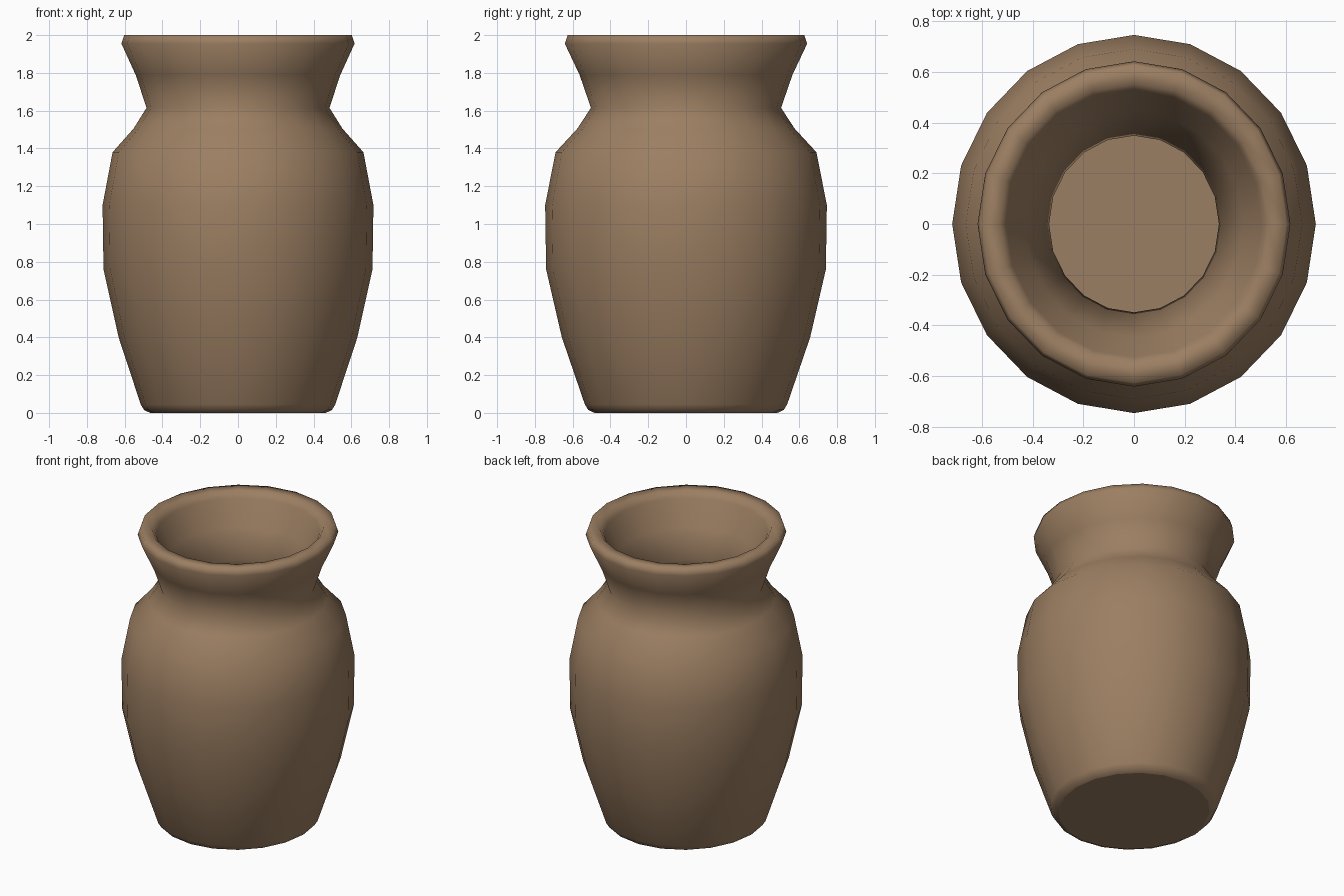
import bpy
import bmesh
from math import cos, sin, tau

cube = bpy.data.objects.get("Cube")
if cube:
    bpy.data.objects.remove(cube, do_unlink=True)

SIDES = 20
DEPTH_RATIO = 1.04  # the vase is slightly oval

# Outer wall from foot to lip, as (radius, height)
OUTER = [(0.465, 0.0), (0.497, 0.015), (0.515, 0.045), (0.632, 0.40),
         (0.712, 0.76), (0.717, 1.10), (0.664, 1.38), (0.553, 1.505),
         (0.484, 1.615), (0.542, 1.79), (0.617, 1.955), (0.602, 2.0)]

# Inner wall from lip down through the narrow neck to the floor
INNER = [(0.53, 1.995), (0.505, 1.955), (0.43, 1.79), (0.335, 1.615),
         (0.42, 1.48), (0.55, 1.32), (0.60, 1.10), (0.60, 0.76),
         (0.52, 0.40), (0.42, 0.12)]


def make_material(name, rgb):
    mat = bpy.data.materials.new(name)
    mat.use_nodes = True
    mat.diffuse_color = (*rgb, 1)
    bsdf = next(n for n in mat.node_tree.nodes if n.type == "BSDF_PRINCIPLED")
    bsdf.inputs["Base Color"].default_value = (*rgb, 1)
    bsdf.inputs["Roughness"].default_value = 0.8
    return mat


def add_ring(bm, radius, z):
    angles = [tau * i / SIDES for i in range(SIDES)]
    return [bm.verts.new((radius * cos(a), radius * DEPTH_RATIO * sin(a), z))
            for a in angles]


# Lathe the whole shell as one surface
bm = bmesh.new()
rings = [add_ring(bm, r, z) for r, z in OUTER + INNER]
for low, high in zip(rings, rings[1:]):
    for i in range(SIDES):
        j = (i + 1) % SIDES
        bm.faces.new((low[i], low[j], high[j], high[i])).smooth = True

# Flat underside and flat inner floor
bm.faces.new(list(reversed(rings[0])))
bm.faces.new(rings[-1])
bmesh.ops.recalc_face_normals(bm, faces=bm.faces)

mesh = bpy.data.meshes.new("vase")
bm.to_mesh(mesh)
bm.free()
mesh.materials.append(make_material("brown clay", (0.33, 0.21, 0.122)))
vase = bpy.data.objects.new("vase", mesh)
bpy.context.collection.objects.link(vase)
